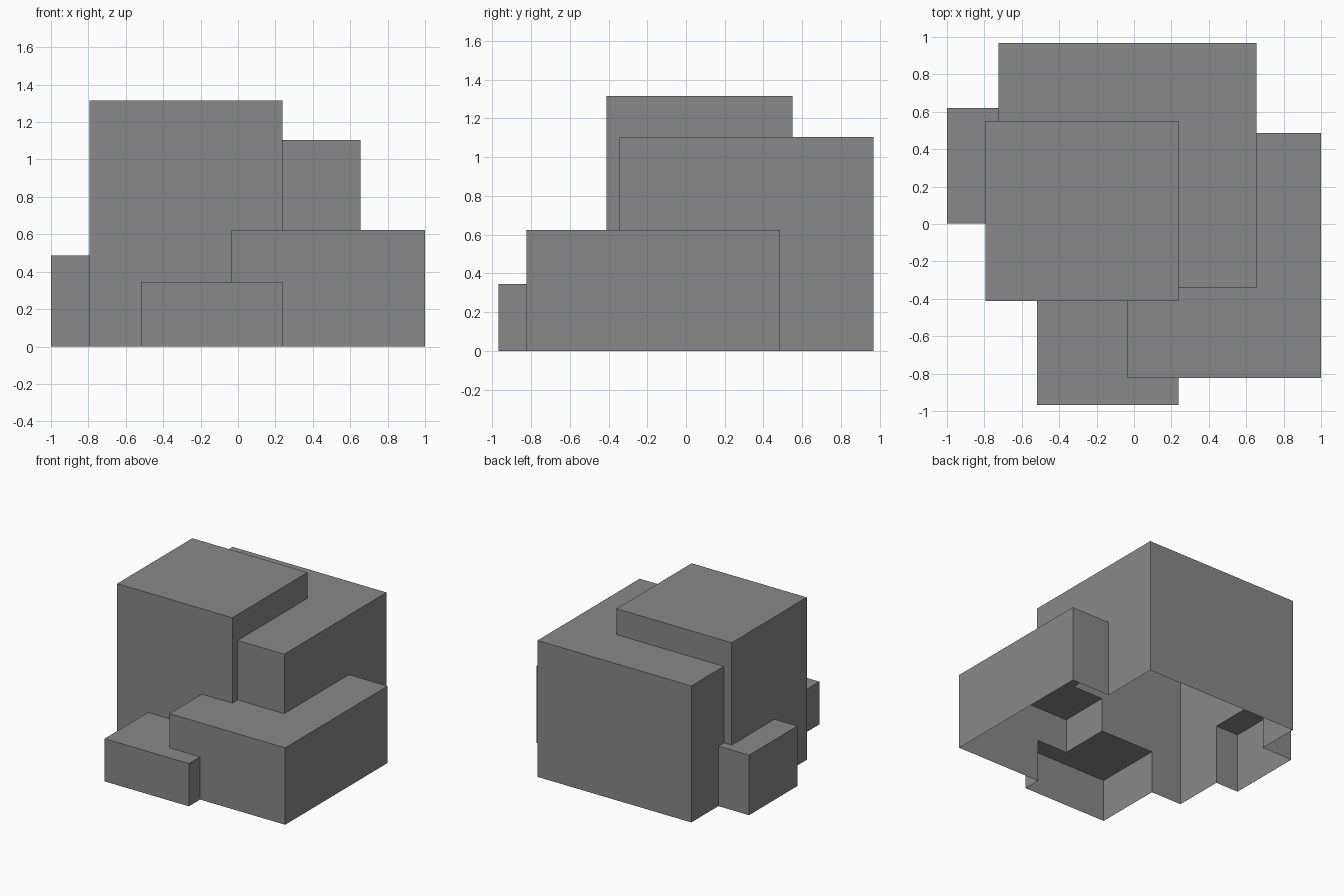
import bpy
import bmesh

if "Cube" in bpy.data.objects:
    bpy.data.objects.remove(bpy.data.objects["Cube"])

# One flat grey for the whole model
grey = bpy.data.materials.new("plain grey")
grey.diffuse_color = (0.25, 0.25, 0.25, 1.0)
grey.use_nodes = True
grey.node_tree.nodes["Principled BSDF"].inputs["Base Color"].default_value = grey.diffuse_color


def block(name, x, y, top, depth):
    """Box spanning x and y, rising to top; runs below ground so it can be trimmed."""
    bm = bmesh.new()
    bmesh.ops.create_cube(bm, size=1.0)
    for v in bm.verts:
        v.co.x = x[v.co.x > 0]
        v.co.y = y[v.co.y > 0]
        v.co.z = top if v.co.z > 0 else -depth
    mesh = bpy.data.meshes.new(name)
    bm.to_mesh(mesh)
    bm.free()
    mesh.materials.append(grey)
    obj = bpy.data.objects.new(name, mesh)
    bpy.context.collection.objects.link(obj)
    return obj


# Tall main block and the lower blocks merged into it
building = block("stepped_building", (-0.795, 0.237), (-0.411, 0.551), 1.315, 0.10)
wings = [
    block("rear_wing", (-0.725, 0.654), (-0.342, 0.967), 1.105, 0.14),
    block("right_wing", (-0.036, 1.0), (-0.824, 0.486), 0.623, 0.18),
    block("front_step", (-0.518, 0.237), (-0.967, -0.25), 0.346, 0.22),
    block("left_annex", (-1.0, -0.5), (0.003, 0.621), 0.486, 0.26),
]
for wing in wings:
    wing.hide_render = True
    mod = building.modifiers.new("join " + wing.name, 'BOOLEAN')
    mod.operation = 'UNION'
    mod.solver = 'EXACT'
    mod.object = wing

# Bake the union, then remove the helper blocks
graph = bpy.context.evaluated_depsgraph_get()
graph.update()
merged = bpy.data.meshes.new_from_object(building.evaluated_get(graph))
building.modifiers.clear()
building.data = merged
for wing in wings:
    bpy.data.objects.remove(wing, do_unlink=True)

# Trim at ground level, leaving the hollow shell open underneath
bm = bmesh.new()
bm.from_mesh(merged)
bmesh.ops.bisect_plane(bm, geom=bm.verts[:] + bm.edges[:] + bm.faces[:],
                       plane_co=(0, 0, 0), plane_no=(0, 0, 1), clear_inner=True)
for f in bm.faces:
    f.smooth = False
    f.material_index = 0
bm.to_mesh(merged)
bm.free()
merged.materials.clear()
merged.materials.append(grey)
